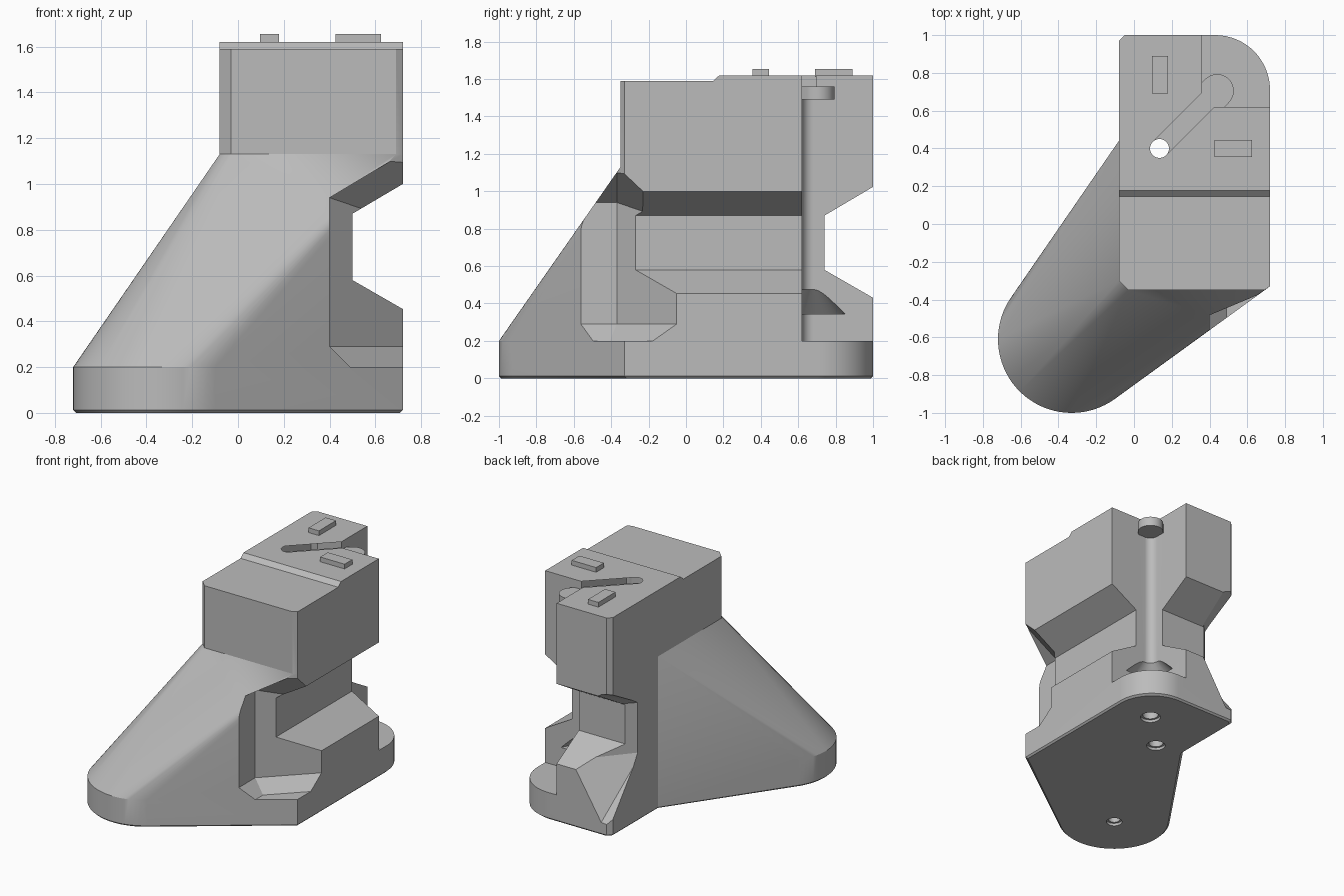
import bpy, bmesh, math

if "Cube" in bpy.data.objects:
    bpy.data.objects.remove(bpy.data.objects["Cube"])

grey = bpy.data.materials.new("plain grey")
grey.diffuse_color = (0.5, 0.5, 0.5, 1)
grey.use_nodes = True
grey.node_tree.nodes["Principled BSDF"].inputs["Base Color"].default_value = grey.diffuse_color


def hull(name, pts):
    """Convex solid around a set of points."""
    bm = bmesh.new()
    for p in pts:
        bm.verts.new(p)
    bmesh.ops.convex_hull(bm, input=bm.verts[:])
    bmesh.ops.delete(bm, geom=[v for v in bm.verts if not v.link_faces], context='VERTS')
    bmesh.ops.dissolve_limit(bm, angle_limit=0.002, verts=bm.verts[:], edges=bm.edges[:])
    bmesh.ops.recalc_face_normals(bm, faces=bm.faces[:])
    me = bpy.data.meshes.new(name)
    bm.to_mesh(me)
    bm.free()
    me.materials.append(grey)
    ob = bpy.data.objects.new(name, me)
    bpy.context.collection.objects.link(ob)
    return ob


def arc(cx, cy, r, a0=0, a1=360, n=48):
    steps = n if a1 - a0 == 360 else n + 1
    return [(cx + r * math.cos(math.radians(a0 + (a1 - a0) * i / n)),
             cy + r * math.sin(math.radians(a0 + (a1 - a0) * i / n))) for i in range(steps)]


def at(outline, *heights):
    return [(x, y, z) for z in heights for x, y in outline]


def shrink(outline, cx, cy, d=0.012):
    return [(x - math.copysign(min(d, abs(x - cx)), x - cx),
             y - math.copysign(min(d, abs(y - cy)), y - cy)) for x, y in outline]


def box(x0, x1, y0, y1, z0, z1):
    return [(x, y, z) for x in (x0, x1) for y in (y0, y1) for z in (z0, z1)]


def combine(target, tool, op):
    mod = target.modifiers.new(op, 'BOOLEAN')
    mod.operation, mod.object, mod.solver = op, tool, 'EXACT'
    bpy.context.view_layer.objects.active = target
    bpy.ops.object.modifier_apply(modifier=mod.name)
    bpy.data.objects.remove(tool)


def cut(name, pts):
    combine(body, hull(name, pts), 'DIFFERENCE')


# Upright column with chamfered front corners and a rounded back corner
front = [(-0.08, -0.30), (-0.03, -0.35), (0.69, -0.35), (0.72, -0.33)]
column = front + arc(0.43, 0.71, 0.29, 0, 90, 16) + [(-0.05, 1), (-0.08, 0.97)]
body = hull("bracket_body", at(column, 0.012, 1.62) + at(shrink(column, 0.32, 0.3), 0))

# Sloping gusset that spreads from the column to the round foot
root = front + [(0.3, 0.44), (-0.08, 0.44)]
foot = arc(-0.33, -0.61, 0.39, n=80)
gusset = hull("gusset", at(foot, 0.012, 0.2) + at(arc(-0.33, -0.61, 0.378, n=80), 0)
              + at(root, 0.012, 1.13) + at(shrink(root, 0.32, 0.3), 0))
combine(body, gusset, 'UNION')

# Lowered front half of the top, with a ramp
cut("top_step", [(x, y, z) for x in (-0.3, 1) for y, z in
                 ((-0.6, 1.59), (0.145, 1.59), (0.178, 1.62), (0.2, 1.64), (0.2, 1.8), (-0.6, 1.8))])

# Open back corner above the base, with a rounded inside edge
cut("corner_opening", at(arc(0.42, 0.68, 0.06, 180, 270, 12)
                         + [(1, 0.62), (1, 1.3), (0.36, 1.3)], 0.2, 2))

# Waist notches on the right and back faces
waist = ((0, 0.58), (0, 0.87), (0.4, 1.106), (0.4, 0.35))
cut("right_notch", [(0.5 + d, y, z) for y in (-0.28, 0.8) for d, z in waist])
cut("back_notch", [(x, 0.74 + d, z) for x in (-0.3, 0.6) for d, z in waist])

# Deep pocket at the front right corner with a diagonal wall
cut("front_pocket", [
    (0.4, -1.2, 0.29), (0.4, -0.37, 0.29), (0.75, -0.02, 0.29),
    (0.49, -1.2, 0.2), (0.49, -0.407, 0.2), (0.75, -0.147, 0.2), (0.75, -1.2, 0.2),
    (0.4, -1.2, 0.94), (0.4, -0.37, 0.94), (0.75, -0.02, 0.82),
    (0.75, -0.37, 1.15), (0.75, -1.2, 1.15)])

# Tapered diagonal cut at the back left corner
cut("back_corner_cut", [
    (-0.1, 0.66, 0.51), (-0.1, 0.66, 0.88), (0.26, 1.02, 0.49), (0.26, 1.02, 0.88),
    (-0.1, 1.02, 0.06), (0.0, 1.02, 0.07), (-0.1, 1.02, 1.08), (0.0, 1.02, 1.05)])

# Flared recess at the foot of the open corner
cut("flare", at(arc(0.42, 0.68, 0.18), 0.345) + at(arc(0.42, 0.68, 0.055), 0.48))

# Diagonal slot in the top, wider below
for name, r, z0, z1 in (("slot", 0.05, 1.53, 1.8), ("slot_channel", 0.09, 1.49, 1.56)):
    cut(name, at(arc(0.135, 0.4, r * 0.98) + arc(0.44, 0.705, r * 0.98), z0, z1))

# Screw holes with shallow counterbores in the underside
for x, y, r, top in ((0.42, 0.68, 0.055, 0.25), (0.135, 0.4, 0.05, 1.8), (-0.33, -0.61, 0.04, 0.2)):
    cut("screw_hole", at(arc(x, y, r, n=32), -0.1, top))
    cut("counterbore", at(arc(x, y, r + 0.015, n=32), -0.1, 0.02))

# Raised locating keys on top
hull("locating_key_left", box(0.095, 0.18, 0.69, 0.89, 1.61, 1.655))
hull("locating_key_right", box(0.425, 0.625, 0.355, 0.445, 1.61, 1.655))

# Soft shading on the curved parts only
bpy.ops.object.select_all(action='DESELECT')
body.select_set(True)
bpy.context.view_layer.objects.active = body
bpy.ops.object.shade_smooth_by_angle(angle=math.radians(20))
